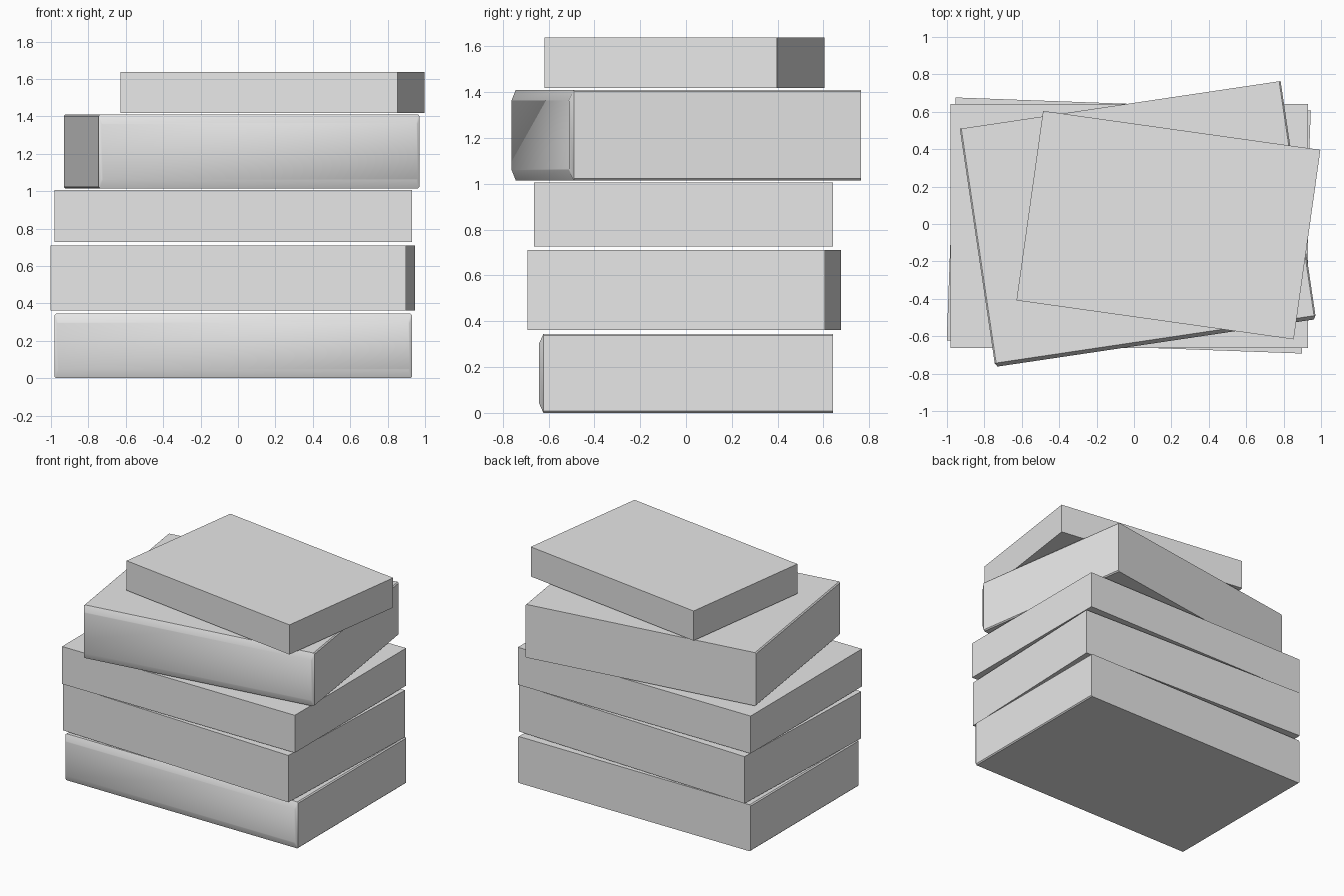
import bpy, bmesh
from math import radians
from mathutils import Vector, Matrix

old = bpy.data.objects.get("Cube")
if old:
    bpy.data.objects.remove(old, do_unlink=True)

grey = bpy.data.materials.new("plain_grey")
grey.use_nodes = True
colour = (0.8, 0.8, 0.8, 1)
grey.diffuse_color = colour
grey.node_tree.nodes["Principled BSDF"].inputs["Base Color"].default_value = colour


def book(name, centre, size, z0, z1, turn=0, round_spine=False):
    """A closed book; the spine faces the front."""
    length, width = size
    height = z1 - z0
    depth = 0.02 if round_spine else 0
    bm = bmesh.new()
    bmesh.ops.create_cube(bm, size=1)
    bmesh.ops.scale(bm, vec=(length, width - depth, height), verts=bm.verts)
    bmesh.ops.translate(bm, vec=(0, depth / 2, 0), verts=bm.verts)

    if round_spine:
        # Soften the long cover edges that run from spine to page side
        sides = [e for e in bm.edges
                 if abs(e.verts[0].co.y - e.verts[1].co.y) > 0.1]
        bmesh.ops.bevel(bm, geom=sides, offset=0.008, segments=1, affect='EDGES')
        bm.normal_update()
        # Push the spine out and taper it
        front = min(bm.faces, key=lambda f: f.calc_center_median().y)
        result = bmesh.ops.extrude_face_region(bm, geom=[front])
        bmesh.ops.delete(bm, geom=[front], context='FACES_ONLY')
        tip = [v for v in result["geom"] if isinstance(v, bmesh.types.BMVert)]
        bmesh.ops.translate(bm, vec=(0, -depth, 0), verts=tip)
        taper = Vector(((length - 0.024) / length, 1, (height - 0.09) / height))
        bmesh.ops.scale(bm, vec=taper, verts=tip)
        for f in bm.faces:
            f.smooth = any(v in tip for v in f.verts)

    bmesh.ops.recalc_face_normals(bm, faces=bm.faces)
    bmesh.ops.rotate(bm, matrix=Matrix.Rotation(radians(turn), 3, 'Z'), verts=bm.verts)
    mesh = bpy.data.meshes.new(name)
    bm.to_mesh(mesh)
    bm.free()
    mesh.materials.append(grey)
    obj = bpy.data.objects.new(name, mesh)
    obj.location = (centre[0], centre[1], (z0 + z1) / 2)
    bpy.context.collection.objects.link(obj)


# The stack, from the bottom up
book("bottom_book", (-0.025, 0), (1.91, 1.285), 0, 0.345, round_spine=True)
book("second_book", (-0.028, -0.008), (1.9, 1.3), 0.362, 0.71, turn=-2.1)
book("third_book", (-0.025, -0.01), (1.91, 1.305), 0.727, 1.005)
book("fourth_book", (0.021, 0), (1.734, 1.287), 1.015, 1.41, turn=8.46, round_spine=True)
book("top_book", (0.184, -0.006), (1.497, 1.023), 1.418, 1.638, turn=-8)
